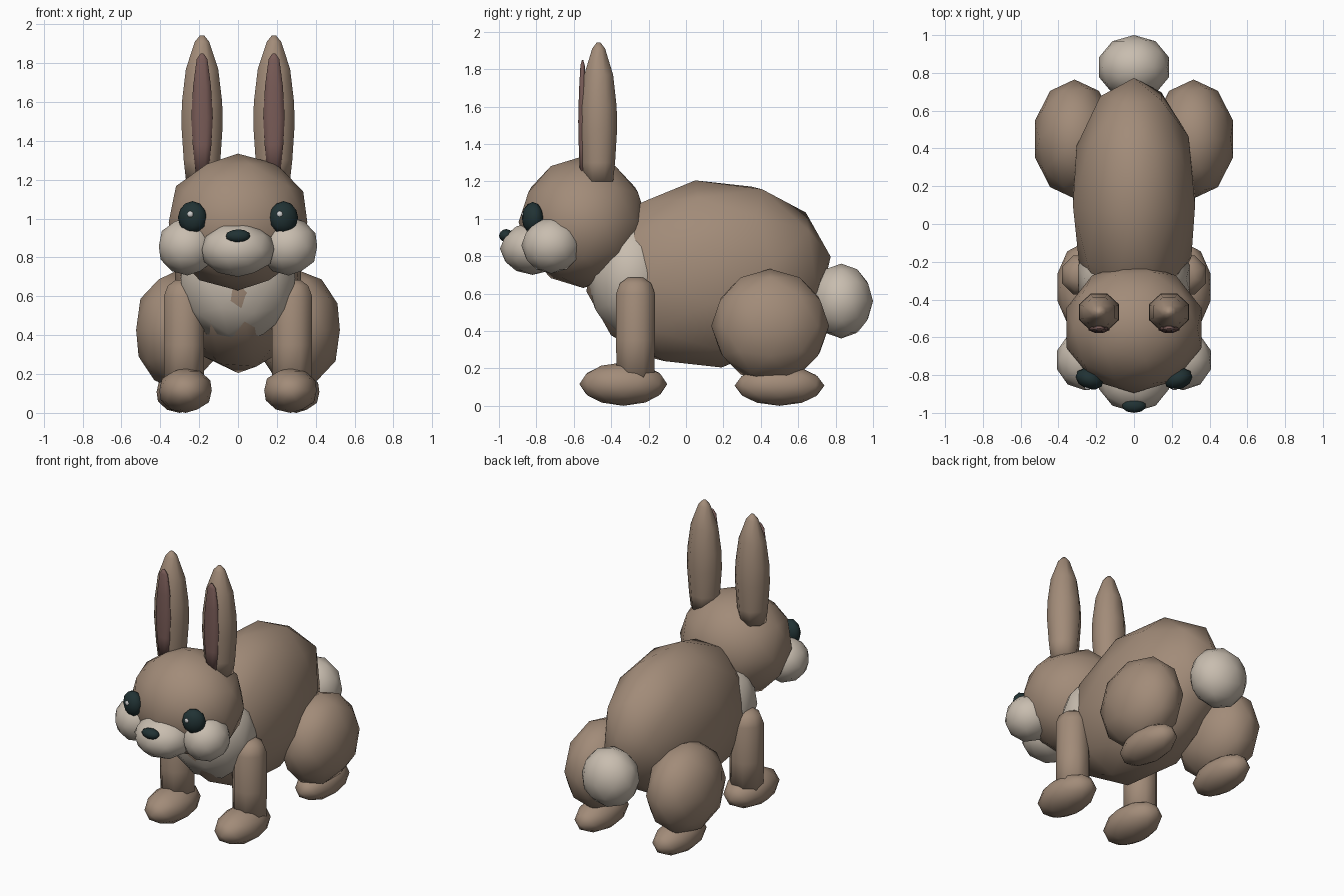
import bpy, bmesh, math
from mathutils import Matrix

if "Cube" in bpy.data.objects:
    bpy.data.objects.remove(bpy.data.objects["Cube"])


def material(name, rgb):
    m = bpy.data.materials.new(name)
    m.diffuse_color = (*rgb, 1)
    m.use_nodes = True
    m.node_tree.nodes["Principled BSDF"].inputs["Base Color"].default_value = m.diffuse_color
    return m


FUR = material("fur", (0.36, 0.26, 0.19))
PALE = material("pale_fur", (0.58, 0.51, 0.43))
DARK = material("dark", (0.015, 0.032, 0.034))
PINK = material("inner_ear", (0.19, 0.105, 0.095))
WHITE = material("white", (0.85, 0.85, 0.85))


def finish(name, bm, mat):
    bmesh.ops.recalc_face_normals(bm, faces=bm.faces)
    for f in bm.faces:
        f.smooth = True
    me = bpy.data.meshes.new(name)
    bm.to_mesh(me)
    bm.free()
    me.materials.append(mat)
    ob = bpy.data.objects.new(name, me)
    bpy.context.collection.objects.link(ob)
    return ob


def ball(name, loc, radii, mat, tilt=0.0, turn=0.0, sub=2):
    """Low-poly ellipsoid; tilt about x, turn about z (degrees)."""
    bm = bmesh.new()
    m = (Matrix.Translation(loc) @ Matrix.Rotation(math.radians(turn), 4, 'Z')
         @ Matrix.Rotation(math.radians(tilt), 4, 'X') @ Matrix.Diagonal((*radii, 1)))
    bmesh.ops.create_icosphere(bm, subdivisions=sub, radius=1, matrix=m)
    return finish(name, bm, mat)


def lathe(name, loc, profile, mat, sides=8, flat=1.0):
    """Closed column from (radius, z) rings, squashed in y by flat."""
    bm = bmesh.new()
    rings = []
    for r, z in profile:
        ring = []
        for i in range(sides):
            a = 2 * math.pi * (i + 0.5) / sides
            ring.append(bm.verts.new((loc[0] + r * math.cos(a),
                                      loc[1] + r * flat * math.sin(a), z)))
        rings.append(ring)
    for a, b in zip(rings, rings[1:]):
        for i in range(sides):
            j = (i + 1) % sides
            bm.faces.new((a[i], a[j], b[j], b[i]))
    bm.faces.new(rings[0])
    bm.faces.new(rings[-1])
    return finish(name, bm, mat)


# Body, chest, tail, head
ball("body", (0, 0.12, 0.705), (0.34, 0.505, 0.66), FUR, tilt=98)
ball("chest", (0, -0.29, 0.69), (0.31, 0.24, 0.335), PALE)
ball("tail", (0, 0.83, 0.56), (0.195, 0.17, 0.2), PALE)
ball("head", (0, -0.55, 0.982), (0.375, 0.345, 0.352), FUR)

# Muzzle and nose
ball("muzzle", (0, -0.82, 0.84), (0.195, 0.175, 0.14), PALE)
ball("nose", (0, -0.962, 0.91), (0.065, 0.038, 0.035), DARK)

EAR = [(0.09, 1.2), (0.102, 1.3), (0.115, 1.48), (0.112, 1.6),
       (0.09, 1.77), (0.04, 1.91), (0.012, 1.942)]
INNER = [(0.035, 1.23), (0.052, 1.38), (0.06, 1.52), (0.05, 1.68),
         (0.03, 1.82), (0.008, 1.85)]
LEG = [(0.11, 0.12), (0.112, 0.35), (0.112, 0.6), (0.09, 0.655), (0.045, 0.685)]

for side, s in (("left", 1), ("right", -1)):
    # Face
    ball(f"cheek_{side}", (s * 0.26, -0.72, 0.857), (0.155, 0.16, 0.15), PALE)
    ball(f"eye_{side}", (s * 0.235, -0.82, 1.005), (0.077, 0.055, 0.085), DARK, turn=s * 20)
    ball(f"eye_glint_{side}", (s * 0.23 - 0.015, -0.868, 1.022), (0.017, 0.012, 0.017), WHITE)
    # Ears
    lathe(f"ear_{side}", (s * 0.185, -0.467), EAR, FUR, flat=0.93)
    lathe(f"inner_ear_{side}", (s * 0.185, -0.553), INNER, PINK, flat=0.42)
    # Front legs and paws
    lathe(f"front_leg_{side}", (s * 0.278, -0.27), LEG, FUR)
    ball(f"front_paw_{side}", (s * 0.27, -0.335, 0.116), (0.142, 0.235, 0.116), FUR)
    # Haunches and hind feet
    ball(f"haunch_{side}", (s * 0.315, 0.45, 0.427), (0.22, 0.315, 0.305), FUR)
    ball(f"hind_foot_{side}", (s * 0.3, 0.5, 0.108), (0.125, 0.24, 0.108), FUR)
